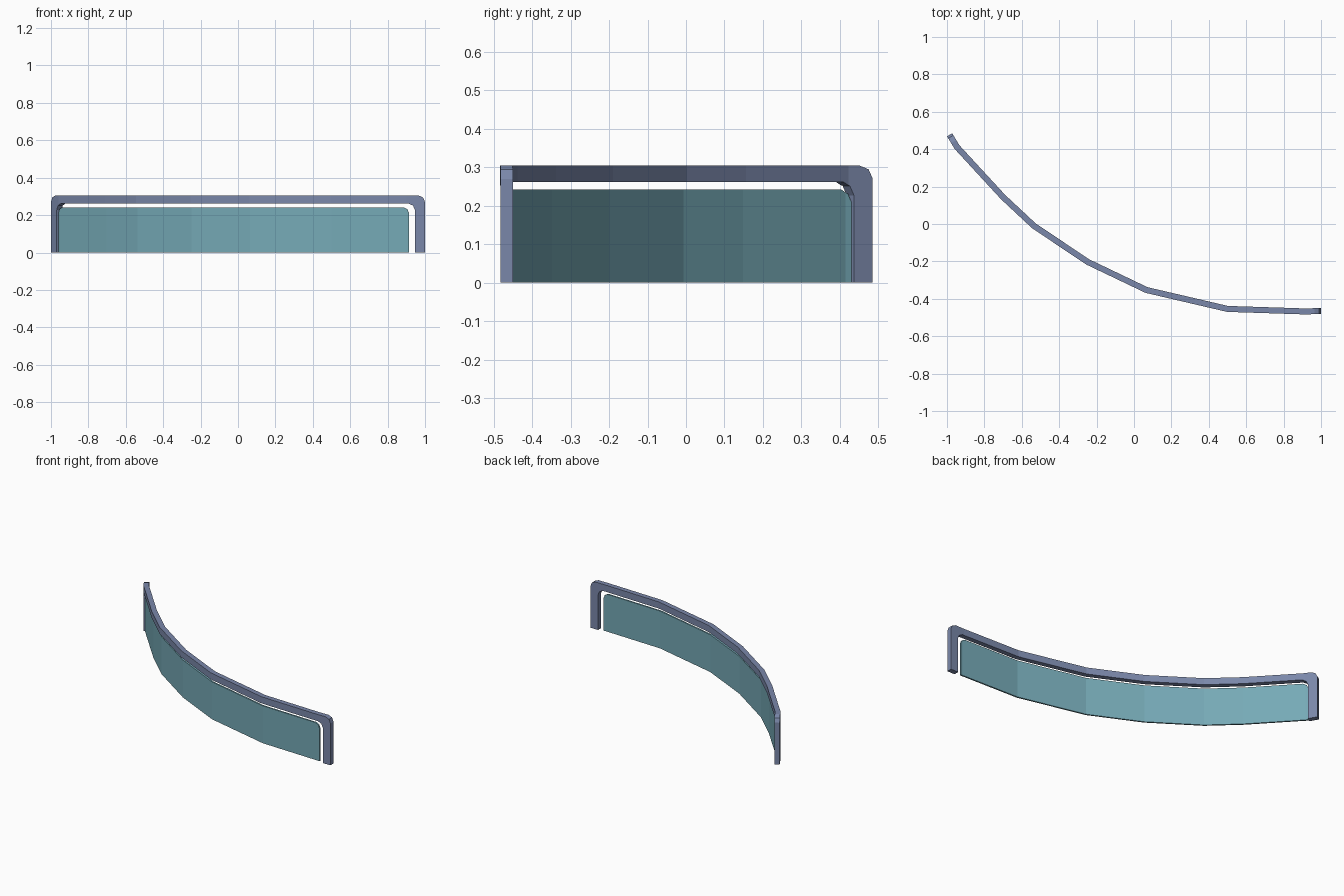
import bpy, bmesh
from mathutils import Vector

if "Cube" in bpy.data.objects:
    bpy.data.objects.remove(bpy.data.objects["Cube"])

# Plan of the curved wall (centre line seen from above)
PATH = [Vector(p) for p in [(-0.986, 0.477), (-0.947, 0.412), (-0.70, 0.144),
                            (-0.535, -0.01), (-0.247, -0.203), (0.067, -0.353),
                            (0.50, -0.454), (0.90, -0.467), (1.0, -0.466)]]


def seg_normal(a, b):
    d = (b - a).normalized()
    return Vector((-d.y, d.x))


# Mitred normals at the path points
SEG = [seg_normal(a, b) for a, b in zip(PATH, PATH[1:])]
NORM = [SEG[0]]
for n0, n1 in zip(SEG, SEG[1:]):
    m = (n0 + n1).normalized()
    NORM.append(m / m.dot(n0))
NORM.append(SEG[-1])


def bend(co):
    """Map (plan x, offset, z) on to the curved wall."""
    i = 0
    while i < len(PATH) - 2 and co.x > PATH[i + 1].x:
        i += 1
    f = (co.x - PATH[i].x) / (PATH[i + 1].x - PATH[i].x)
    p = PATH[i].lerp(PATH[i + 1], f) + NORM[i].lerp(NORM[i + 1], f) * co.y
    return Vector((p.x, p.y, co.z))


def material(name, col):
    m = bpy.data.materials.new(name)
    m.diffuse_color = (*col, 1)
    m.use_nodes = True
    m.node_tree.nodes["Principled BSDF"].inputs["Base Color"].default_value = m.diffuse_color
    return m


def curved_sheet(name, outline, thick, mat):
    """Flat outline, thickened, cut at the wall's folds, then bent."""
    bm = bmesh.new()
    face = bm.faces.new([bm.verts.new((x, -thick / 2, z)) for x, z in outline])
    ext = bmesh.ops.extrude_face_region(bm, geom=[face], use_keep_orig=True)
    bmesh.ops.translate(bm, vec=(0, thick, 0),
                        verts=[v for v in ext["geom"] if isinstance(v, bmesh.types.BMVert)])
    for p in PATH[1:-1]:
        bmesh.ops.bisect_plane(bm, geom=bm.verts[:] + bm.edges[:] + bm.faces[:],
                               plane_co=(p.x, 0, 0), plane_no=(1, 0, 0), dist=1e-5)
    for v in bm.verts:
        v.co = bend(v.co)
    bmesh.ops.recalc_face_normals(bm, faces=bm.faces[:])
    me = bpy.data.meshes.new(name)
    bm.to_mesh(me)
    bm.free()
    me.materials.append(mat)
    ob = bpy.data.objects.new(name, me)
    bpy.context.collection.objects.link(ob)
    return ob


def arch(left, right, top, rl, rr):
    """Outline with chamfered top corners, from bottom left to bottom right."""
    r = 0.035
    return [(left, 0), (left, top - r), (left + 0.3 * rl, top - 0.3 * r), (left + rl, top),
            (right - rr, top), (right - 0.3 * rr, top - 0.3 * r), (right, top - r), (right, 0)]


# Frame: two posts and a top rail in one piece
outer = arch(-0.986, 1.0, 0.305, 0.022, 0.035)
inner = arch(-0.956, 0.946, 0.262, 0.021, 0.035)
curved_sheet("frame", outer + inner[::-1], 0.032,
             material("slate blue", (0.195, 0.245, 0.40)))

# Panel: thin sheet inside the frame
curved_sheet("panel", arch(-0.9565, 0.915, 0.242, 0.020, 0.03), 0.01,
             material("teal glass", (0.18, 0.40, 0.47)))
